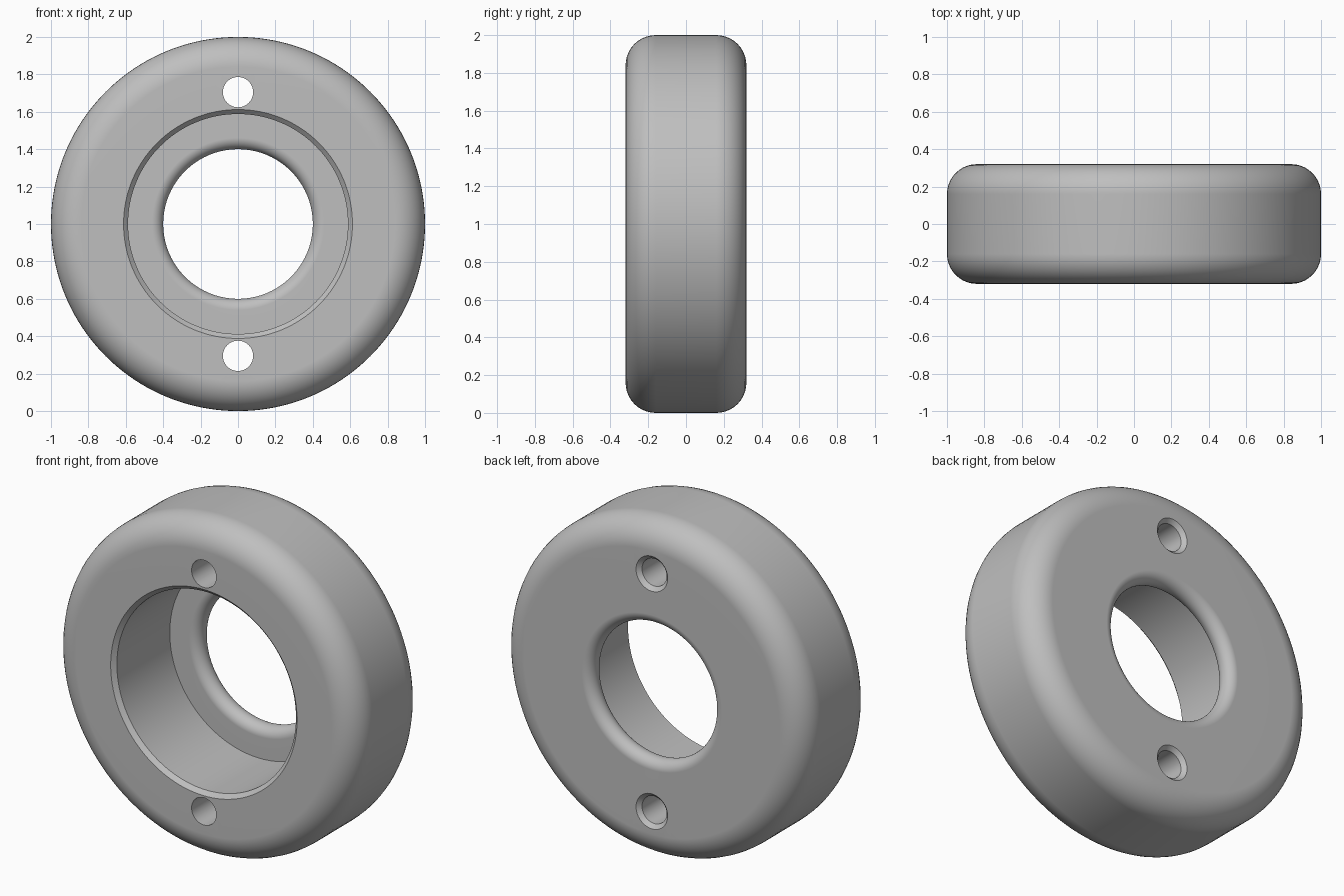
import bpy, bmesh
from math import sin, cos, pi, radians
from mathutils import Vector

default = bpy.data.objects.get("Cube")
if default:
    bpy.data.objects.remove(default, do_unlink=True)

# Dimensions
HALF, OUTER, ROUND = 0.32, 1.0, 0.16
BORE, CHAMFER, FLOOR = 0.588, 0.024, 0.2
HOLE, LIP = 0.4, 0.06
PIN, PIN_OFFSET, SINK = 0.081, 0.705, 0.023

grey = bpy.data.materials.new("grey metal")
grey.use_nodes = True
colour = (0.52, 0.52, 0.52, 1)
grey.diffuse_color = colour
grey.node_tree.nodes["Principled BSDF"].inputs["Base Color"].default_value = colour


def arc(r, y, radius, start, end, steps=10):
    """Profile points (radius, depth) along a circular fillet."""
    angles = [radians(start + (end - start) * i / steps) for i in range(steps + 1)]
    return [(r + radius * cos(a), y + radius * sin(a)) for a in angles]


def lathe(name, profile, segments, centre, closed):
    """Turn a profile about the y axis; open profiles get end caps."""
    bm = bmesh.new()
    rings = []
    for r, y in profile:
        rings.append([bm.verts.new(Vector((r * sin(2 * pi * i / segments), y,
                                           r * cos(2 * pi * i / segments))) + centre)
                      for i in range(segments)])
    pairs = list(zip(rings, rings[1:]))
    if closed:
        pairs.append((rings[-1], rings[0]))
    else:
        bm.faces.new(rings[0])
        bm.faces.new(rings[-1])
    for a, b in pairs:
        for i in range(segments):
            j = (i + 1) % segments
            bm.faces.new((a[i], a[j], b[j], b[i]))
    bmesh.ops.recalc_face_normals(bm, faces=bm.faces)
    mesh = bpy.data.meshes.new(name)
    bm.to_mesh(mesh)
    bm.free()
    mesh.materials.append(grey)
    obj = bpy.data.objects.new(name, mesh)
    bpy.context.collection.objects.link(obj)
    return obj


# Ring body: rounded rim, chamfered front bore, rounded lip around the back hole
profile = [(BORE, FLOOR), (BORE, CHAMFER - HALF), (BORE + CHAMFER, -HALF)]
profile += arc(OUTER - ROUND, ROUND - HALF, ROUND, -90, 0)
profile += arc(OUTER - ROUND, HALF - ROUND, ROUND, 0, 90)
profile += arc(HOLE + LIP, HALF - LIP, LIP, 90, 270, 16)
body = lathe("ring_body", profile, 160, Vector((0, 0, OUTER)), True)

# Two through holes, countersunk at the back
pin_profile = [(PIN, -2 * HALF), (PIN, HALF - SINK), (PIN + 2 * SINK, HALF + SINK)]
cutters = []
for side, sign in (("upper", 1), ("lower", -1)):
    cutter = lathe(side + "_hole_cutter", pin_profile, 48,
                   Vector((0, 0, OUTER + sign * PIN_OFFSET)), False)
    cutter.hide_render = True
    cutters.append(cutter)
    cut = body.modifiers.new(side + "_hole", 'BOOLEAN')
    cut.operation, cut.solver, cut.object = 'DIFFERENCE', 'EXACT', cutter

# Bake the cuts, then shade
bpy.context.view_layer.objects.active = body
for obj in bpy.context.selected_objects:
    obj.select_set(False)
body.select_set(True)
for name in [m.name for m in body.modifiers]:
    bpy.ops.object.modifier_apply(modifier=name)
for cutter in cutters:
    bpy.data.objects.remove(cutter, do_unlink=True)
bpy.ops.object.shade_smooth_by_angle(angle=radians(30))
weighted = body.modifiers.new("even_shading", 'WEIGHTED_NORMAL')
weighted.keep_sharp = True
